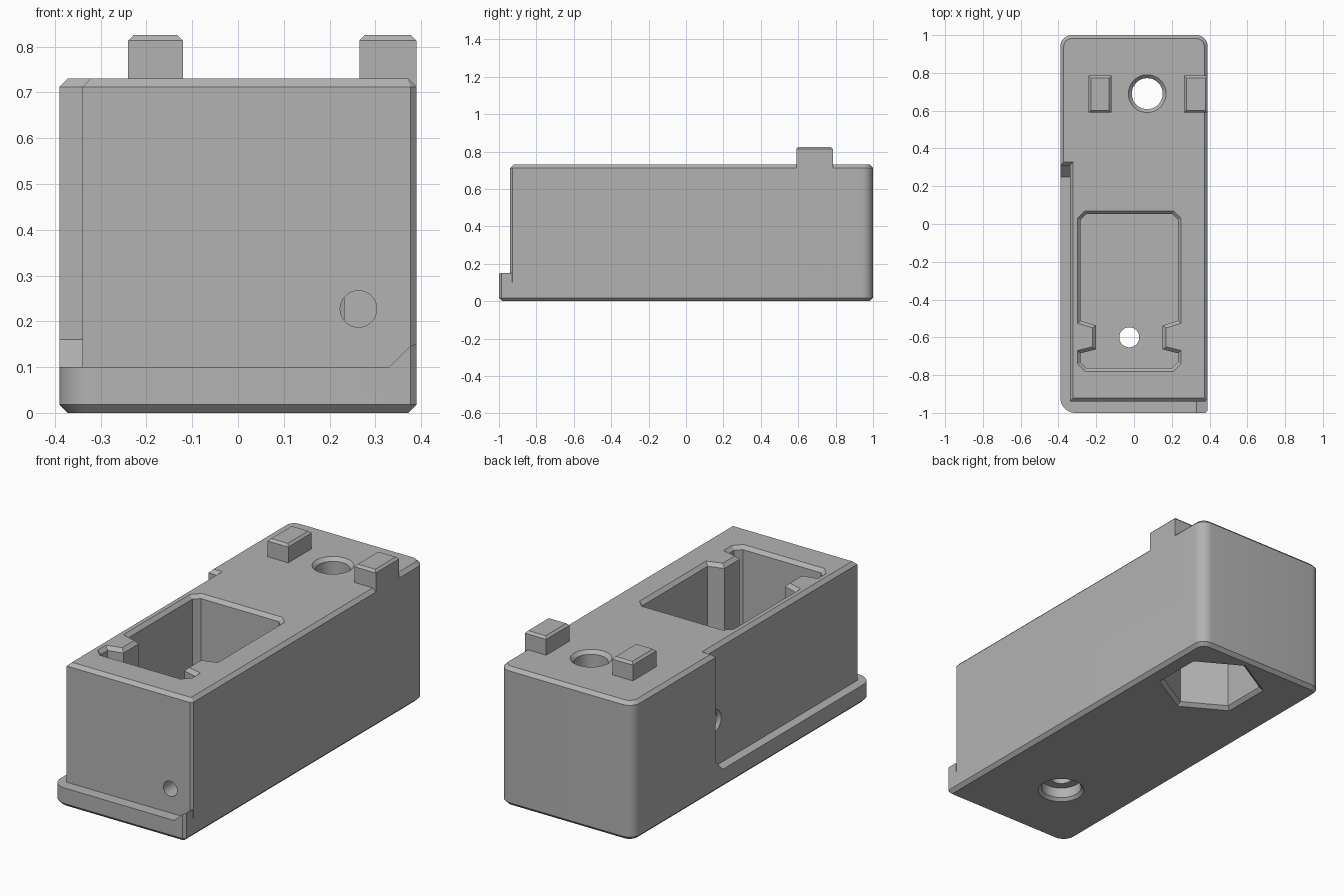
import bpy, bmesh, math
from mathutils import Matrix, Vector

if "Cube" in bpy.data.objects:
    bpy.data.objects.remove(bpy.data.objects["Cube"], do_unlink=True)

grey = bpy.data.materials.new("plain grey")
grey.use_nodes = True
colour = (0.45, 0.45, 0.45, 1)
grey.diffuse_color = colour
grey.node_tree.nodes["Principled BSDF"].inputs["Base Color"].default_value = colour


def arc(cx, cy, r, start, end, n):
    angles = [math.radians(start + (end - start) * i / n) for i in range(n + 1)]
    return [(cx + r * math.cos(a), cy + r * math.sin(a)) for a in angles]


def circle(cx, cy, r, n=48, turn=0):
    return arc(cx, cy, r, turn, turn + 360, n)[:-1]


def inset(points, d):
    """Move every side of a counter-clockwise outline inward by d."""
    result = []
    for i, p in enumerate(points):
        p = Vector(p)
        before = (p - Vector(points[i - 1])).normalized()
        after = (Vector(points[(i + 1) % len(points)]) - p).normalized()
        n1, n2 = Vector((-before.y, before.x)), Vector((-after.y, after.x))
        result.append(p + (n1 + n2) * d / (1 + n1.dot(n2)))
    return result


def loft(name, outline, layers, matrix=Matrix(), top=None):
    """Stack the outline at (height, inset) layers; top gives a sloped lid."""
    bm = bmesh.new()
    rings = [[bm.verts.new((p[0], p[1], z)) for p in inset(outline, d)] for z, d in layers]
    if top:
        for v in rings[-1]:
            v.co.z = top(v.co)
    bm.faces.new(rings[0][::-1])
    bm.faces.new(rings[-1])
    count = len(outline)
    for low, high in zip(rings, rings[1:]):
        for i in range(count):
            j = (i + 1) % count
            bm.faces.new((low[i], low[j], high[j], high[i]))
    bm.transform(matrix)
    bmesh.ops.recalc_face_normals(bm, faces=bm.faces)
    mesh = bpy.data.meshes.new(name)
    bm.to_mesh(mesh)
    bm.free()
    mesh.materials.append(grey)
    obj = bpy.data.objects.new(name, mesh)
    bpy.context.collection.objects.link(obj)
    return obj


def combine(target, other, operation):
    mod = target.modifiers.new(other.name, "BOOLEAN")
    mod.operation, mod.solver, mod.object = operation, "EXACT", other
    bpy.context.view_layer.objects.active = target
    bpy.ops.object.modifier_apply(modifier=mod.name)
    bpy.data.objects.remove(other, do_unlink=True)


def box(x0, x1, y0, y1):
    return [(x0, y0), (x1, y0), (x1, y1), (x0, y1)]


# Base plate and main block, sharing the rounded rear corners
W, C, FLOOR, TOP = 0.39, 0.018, 0.1, 0.73
rear = arc(W - 0.06, 0.94, 0.06, 0, 90, 8) + arc(0.06 - W, 0.94, 0.06, 90, 180, 8)
right_front = [(0.377, -1), (W, -0.987)]
base_outline = right_front + rear + arc(0.08 - W, -0.92, 0.08, 180, 270, 10)
block_outline = [(-0.34, -0.94), (0.377, -0.94), (W, -0.927)] + rear + [(-W, 0.31), (-0.34, 0.31)]

body = loft("housing_body", base_outline, [(0, C), (C, 0), (FLOOR, 0)])
additions = [
    loft("main_block", block_outline, [(FLOOR, 0), (TOP - C, 0), (TOP, C)]),
    # Sloped ends of the ledge
    loft("front_ledge_ramp", [(0.33, -1)] + right_front + [(W, -0.93), (0.33, -0.93)],
         [(0.05, 0), (0.15, 0)], top=lambda p: min(0.15, 0.1 + p.x - 0.33)),
    loft("side_ledge_ramp", box(-W, -0.33, 0.25, 0.31),
         [(0.05, 0), (0.15, 0)], top=lambda p: FLOOR + p.y - 0.25),
]
# Locating pegs on top
for name, x0, x1 in (("right_peg", -0.24, -0.12), ("left_peg", 0.265, W)):
    additions.append(loft(name, box(x0, x1, 0.59, 0.785),
                          [(0.65, 0), (0.813, 0), (0.825, 0.012)]))
for part in additions:
    combine(body, part, "UNION")

# Pocket with two inward ribs
pocket = [(-0.26, -0.78), (0.21, -0.78), (0.25, -0.74), (0.25, -0.67), (0.17, -0.65),
          (0.17, -0.55), (0.25, -0.525), (0.25, 0.03), (0.21, 0.07), (-0.26, 0.07),
          (-0.3, 0.03), (-0.3, -0.525), (-0.22, -0.55), (-0.22, -0.65), (-0.3, -0.67),
          (-0.3, -0.74)]
along_y = Matrix.Rotation(math.radians(-90), 4, "X")
along_x = Matrix.Rotation(math.radians(90), 4, "Y")
cutters = [
    loft("pocket", pocket, [(0.15, C), (TOP - C, C), (TOP, 0), (0.78, 0)]),
    # Counterbored screw hole under the pocket
    loft("screw_hole", circle(-0.025, -0.6, 0.115),
         [(-0.03, 0), (0, 0), (0.015, 0.015), (0.07, 0.015), (0.07, 0.062), (0.25, 0.062)]),
    # Bolt hole and hexagonal nut recess
    loft("bolt_hole", circle(0.07, 0.69, 0.1),
         [(0.25, 0.018), (TOP - C, 0.018), (TOP, 0), (0.78, 0)]),
    loft("nut_recess", circle(0.07, 0.69, 0.265, 6, 30),
         [(-0.03, 0), (0, 0), (C, C), (0.35, C)]),
    # Front pin hole and chamfered side hole
    loft("pin_hole", circle(0.263, -0.227, 0.04, 32), [(-1.1, 0), (-0.3, 0)], along_y),
    loft("side_hole", circle(-0.34, 0.25, 0.058, 32),
         [(-0.36, 0), (-0.34, 0), (-0.325, 0.015), (-0.05, 0.015)], along_x),
]
for cutter in cutters:
    combine(body, cutter, "DIFFERENCE")

bpy.ops.object.select_all(action="DESELECT")
body.select_set(True)
bpy.context.view_layer.objects.active = body
bpy.ops.object.shade_smooth_by_angle(angle=math.radians(30))
